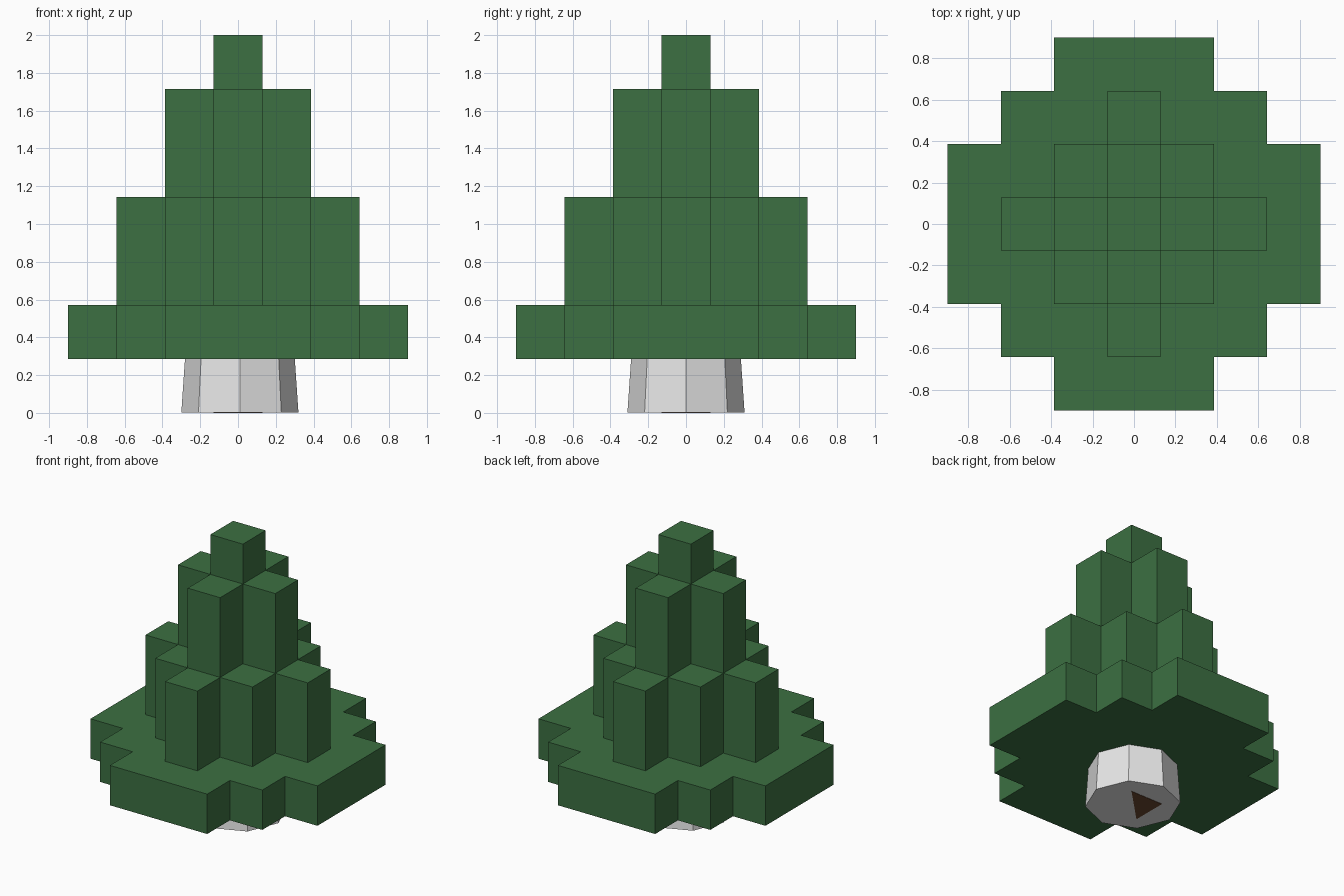
import bpy
import bmesh
import math
from mathutils import Matrix

if "Cube" in bpy.data.objects:
    bpy.data.objects.remove(bpy.data.objects["Cube"], do_unlink=True)

CELL = 1.8 / 7      # width of one block
STEP = 2.0 / 7      # height of one block


def material(name, colour):
    mat = bpy.data.materials.new(name)
    mat.use_nodes = True
    mat.diffuse_color = (*colour, 1)
    bsdf = mat.node_tree.nodes["Principled BSDF"]
    bsdf.inputs["Base Color"].default_value = (*colour, 1)
    bsdf.inputs["Roughness"].default_value = 0.9
    return mat


def add_object(name, bm, mat):
    bmesh.ops.recalc_face_normals(bm, faces=bm.faces)
    mesh = bpy.data.meshes.new(name)
    bm.to_mesh(mesh)
    bm.free()
    mesh.materials.append(mat)
    obj = bpy.data.objects.new(name, mesh)
    bpy.context.collection.objects.link(obj)
    return obj


def block_layer(name, inside, bottom, top, mat):
    """Extrude all grid cells that satisfy the rule into one solid tier."""
    bm = bmesh.new()
    for i in range(-3, 4):
        for j in range(-3, 4):
            if inside(abs(i), abs(j)):
                corners = [(i - .5, j - .5), (i + .5, j - .5),
                           (i + .5, j + .5), (i - .5, j + .5)]
                bm.faces.new([bm.verts.new((x * CELL, y * CELL, bottom))
                              for x, y in corners])
    bmesh.ops.remove_doubles(bm, verts=bm.verts, dist=0.001)
    result = bmesh.ops.extrude_face_region(bm, geom=bm.faces[:], use_keep_orig=True)
    raised = [g for g in result["geom"] if isinstance(g, bmesh.types.BMVert)]
    bmesh.ops.translate(bm, verts=raised, vec=(0, 0, top - bottom))
    bmesh.ops.recalc_face_normals(bm, faces=bm.faces)
    bmesh.ops.dissolve_limit(bm, angle_limit=0.02, verts=bm.verts, edges=bm.edges)
    return add_object(name, bm, mat)


green = material("needle green", (0.045, 0.162, 0.054))
white = material("pot white", (0.8, 0.8, 0.8))
brown = material("trunk brown", (0.147, 0.063, 0.03))

# Foliage tiers, each sunk slightly into the one below
SINK = 0.01
block_layer("lower_foliage", lambda i, j: i + j <= 4, STEP, 2 * STEP, green)
block_layer("middle_foliage", lambda i, j: max(i, j) <= 1 or i + j <= 2,
            2 * STEP - SINK, 4 * STEP, green)
block_layer("upper_foliage", lambda i, j: i + j <= 1,
            4 * STEP - SINK, 6 * STEP, green)
block_layer("foliage_tip", lambda i, j: i + j == 0,
            6 * STEP - SINK, 7 * STEP, green)

# Tapered eight-sided pot
POT_BOTTOM, POT_TOP = 0.002, STEP + 0.01
bm = bmesh.new()
bmesh.ops.create_cone(bm, cap_ends=True, segments=8, radius1=0.31, radius2=0.29,
                      depth=POT_TOP - POT_BOTTOM,
                      matrix=Matrix.Translation((0.01, 0, (POT_TOP + POT_BOTTOM) / 2)))
add_object("pot", bm, white)

# Trunk end showing through the pot floor as a three-cornered wedge
h = CELL / 2
bm = bmesh.new()
base = [bm.verts.new((x, y, 0)) for x, y in ((-h, h), (-h, -h), (h, h))]
face = bm.faces.new(base)
result = bmesh.ops.extrude_face_region(bm, geom=[face], use_keep_orig=True)
raised = [g for g in result["geom"] if isinstance(g, bmesh.types.BMVert)]
bmesh.ops.translate(bm, verts=raised, vec=(0, 0, STEP))
add_object("trunk", bm, brown)
